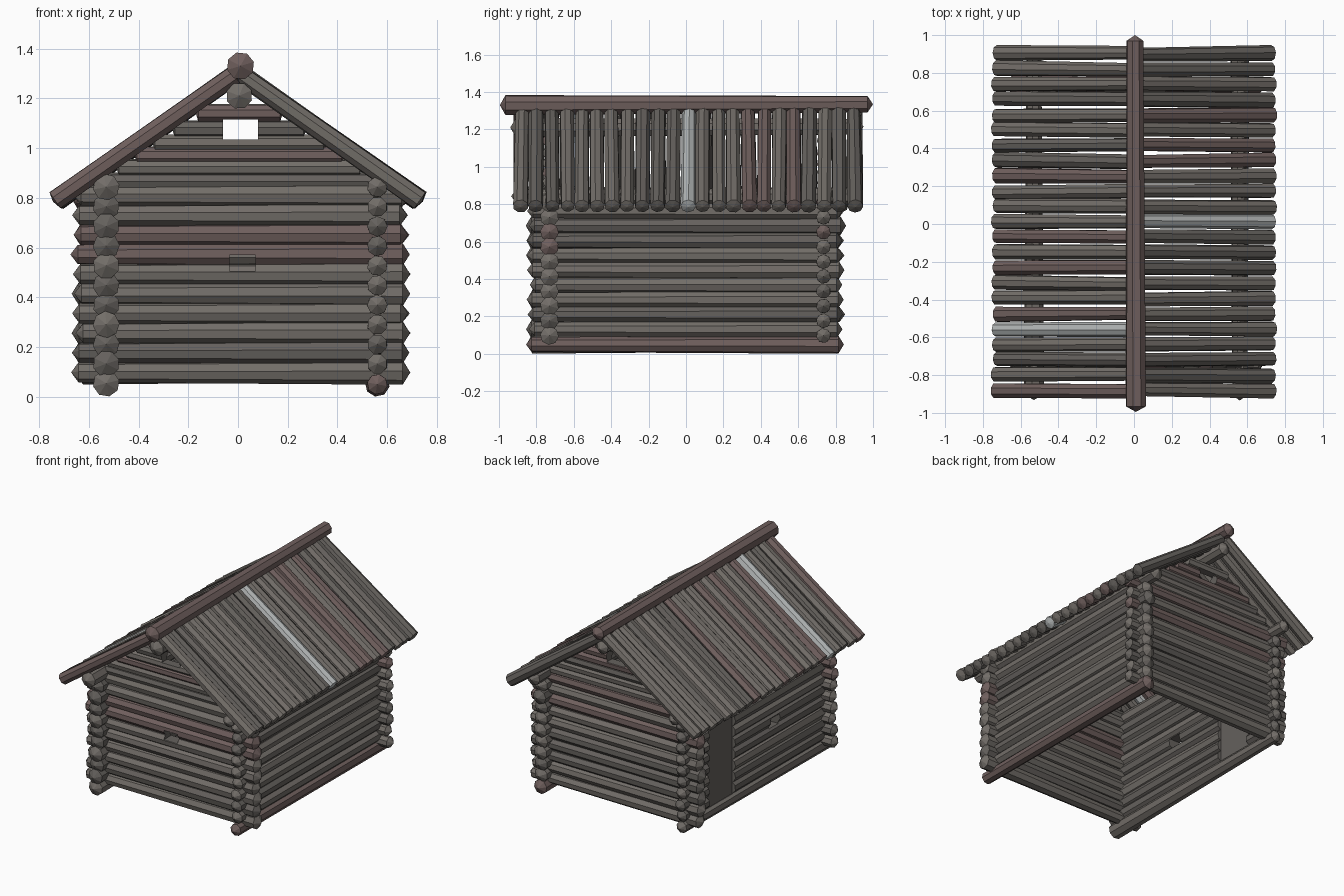
import bpy, bmesh, math, random
from mathutils import Vector

if "Cube" in bpy.data.objects:
    bpy.data.objects.remove(bpy.data.objects["Cube"])

rng = random.Random(4)


def material(name, rgb):
    m = bpy.data.materials.new(name)
    m.diffuse_color = (*rgb, 1)
    m.use_nodes = True
    m.node_tree.nodes["Principled BSDF"].inputs["Base Color"].default_value = m.diffuse_color
    return m


MATS = [material("grey_wood", (0.17, 0.155, 0.14)),
        material("dark_wood", (0.13, 0.12, 0.11)),
        material("red_wood", (0.16, 0.115, 0.11)),
        material("bleached_wood", (0.45, 0.47, 0.47))]


def add_log(bm, a, b, ra, rb, tip=0.03, mat=None, sides=8):
    """Tapered faceted log from a to b with pointed ends."""
    a, b = Vector(a), Vector(b)
    d = (b - a).normalized()
    u = d.cross(Vector((0, 0, 1))).normalized()
    v = u.cross(d)
    spin = rng.uniform(0, 0.6)
    mat = rng.choice([0, 0, 1, 2]) if mat is None else mat
    rings = []
    for c, r in ((a, ra), (b, rb)):
        rings.append([bm.verts.new(c + r * (math.cos(t) * u + math.sin(t) * v))
                      for t in (spin + 2 * math.pi * k / sides for k in range(sides))])
    ends = [bm.verts.new(a - d * tip), bm.verts.new(b + d * tip)]
    for k in range(sides):
        n = (k + 1) % sides
        for f in ((rings[0][k], rings[0][n], rings[1][n], rings[1][k]),
                  (rings[0][n], rings[0][k], ends[0]),
                  (rings[1][k], rings[1][n], ends[1])):
            bm.faces.new(f).material_index = mat


def finish(bm, name):
    bmesh.ops.recalc_face_normals(bm, faces=bm.faces)
    me = bpy.data.meshes.new(name)
    bm.to_mesh(me)
    bm.free()
    for m in MATS:
        me.materials.append(m)
    ob = bpy.data.objects.new(name, me)
    bpy.context.collection.objects.link(ob)
    return ob


def boxes(name, spans):
    """One object made of axis-aligned boxes given as (min, max) corners."""
    bm = bmesh.new()
    for lo, hi in spans:
        lo, hi = Vector(lo), Vector(hi)
        vs = bmesh.ops.create_cube(bm, size=1)["verts"]
        for vert in vs:
            vert.co = Vector([(lo[i] + hi[i]) / 2 + vert.co[i] * (hi[i] - lo[i]) for i in range(3)])
        for f in bm.faces:
            f.material_index = 1
    return finish(bm, name)


def cut(ob, spans):
    c = boxes(ob.name + "_cutter", spans)
    c.hide_render = True
    c.hide_viewport = True
    c.display_type = 'WIRE'
    m = ob.modifiers.new("openings", 'BOOLEAN')
    m.operation, m.solver, m.object, m.use_self = 'DIFFERENCE', 'EXACT', c, True


def jit(s=0.012):
    return rng.uniform(-s, s)


STEP = 0.079

# Side walls, the top log of each running on as a roof plate
for name, x, r_front, r_back in (("left_wall", -0.53, 0.054, 0.04), ("right_wall", 0.56, 0.041, 0.05)):
    bm = bmesh.new()
    for i in range(11):
        z = 0.053 + STEP * i if i else max(r_front, r_back)
        e = 0.9 if i == 10 else 0.815
        add_log(bm, (x, -e + jit(), z), (x, e + jit(), z), r_front, r_back)
    wall = finish(bm, name)
    if x < 0:
        cut(wall, [((-0.7, 0.27, 0.09), (-0.4, 0.55, 0.73)),
                   ((-0.7, -0.22, 0.40), (-0.4, -0.12, 0.47))])

# Front and back walls with their gables
for name, y, rl, rr in (("front_wall", -0.73, 0.041, 0.05), ("back_wall", 0.735, 0.05, 0.039)):
    bm = bmesh.new()
    for i in range(10):
        z = 0.098 + STEP * i
        add_log(bm, (-0.635 + jit(), y, z), (0.66 + jit(), y, z), rl, rr)
    for z in (0.865, 0.92, 0.97, 1.02, 1.075, 1.14):
        h = (1.25 - z) / 0.69
        add_log(bm, (-h, y, z), (h + 0.01, y, z), 0.036, 0.036, 0.01)
    wall = finish(bm, name)
    holes = [((-0.06, y - 0.2, 1.035), (0.08, y + 0.2, 1.115))]
    if y < 0:
        holes.append(((-0.035, y - 0.2, 0.505), (0.07, y + 0.2, 0.57)))
    cut(wall, holes)

# Door panel on the left side
boxes("door", [((-0.545, 0.26, 0.08), (-0.515, 0.56, 0.74))])

# Ridge beam below the roof and ridge log on top
bm = bmesh.new()
add_log(bm, (0.005, -0.91, 1.21), (0.005, 0.92, 1.215), 0.054, 0.045)
finish(bm, "ridge_beam")
bm = bmesh.new()
add_log(bm, (0.01, -0.965, 1.33), (0.005, 0.97, 1.335), 0.056, 0.046, mat=2)
finish(bm, "ridge_log")

# Roof slopes of small logs laid side by side
for name, s, bright in (("right_roof", 1, 11), ("left_roof", -1, 4)):
    bm = bmesh.new()
    for i in range(23):
        y = -0.88 + 0.081 * i
        add_log(bm, (s * 0.015, y + jit(0.006), 1.293), (s * (0.73 + jit(0.006)), y + jit(0.006), 0.79),
                rng.uniform(0.035, 0.041), rng.uniform(0.037, 0.043), 0.01,
                3 if i == bright else None)
    finish(bm, name)
